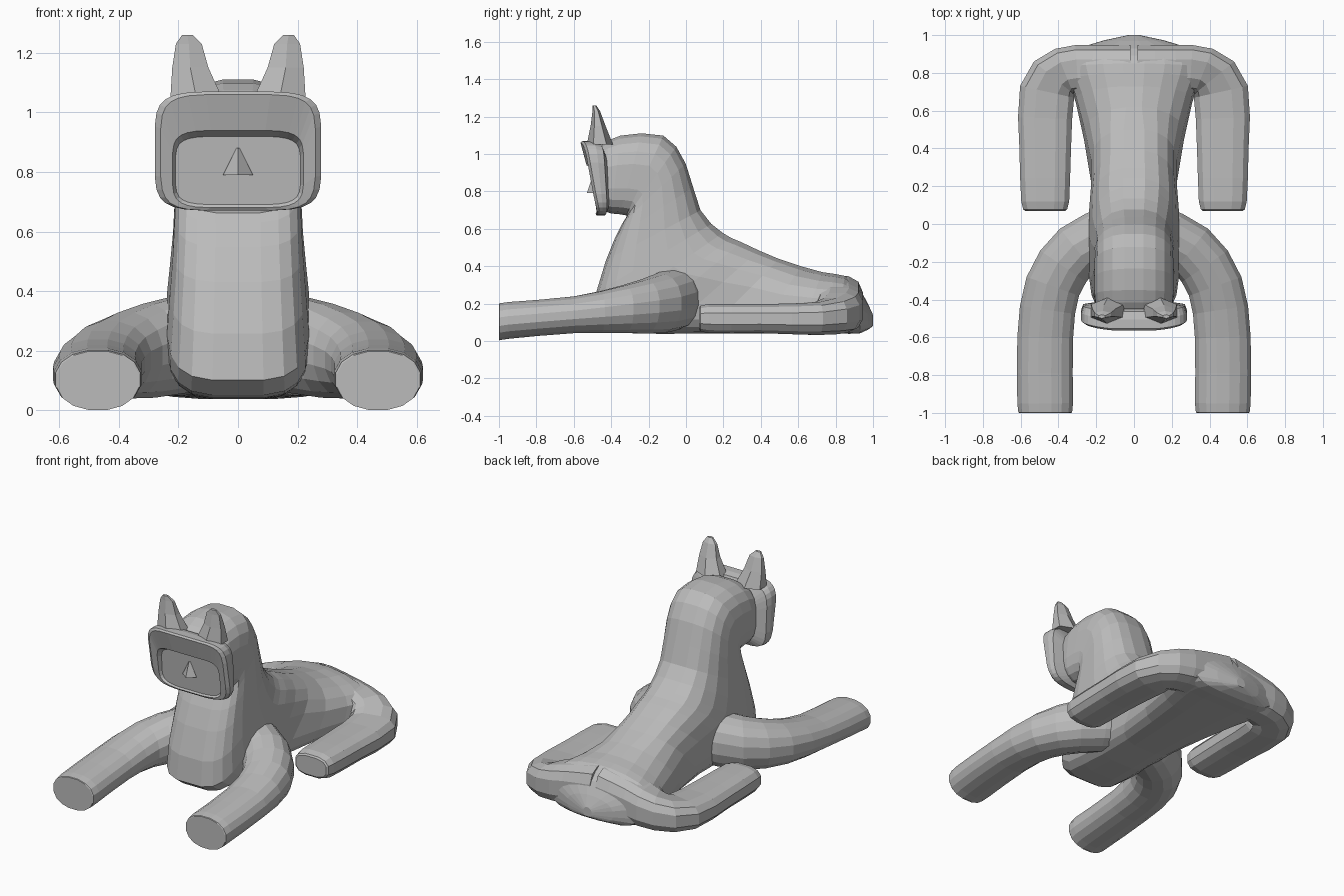
import bpy, bmesh, math
from mathutils import Vector as V

if "Cube" in bpy.data.objects:
    bpy.data.objects.remove(bpy.data.objects["Cube"])

GREY = (0.5, 0.5, 0.5, 1)
mat = bpy.data.materials.new("stone grey")
mat.use_nodes = True
mat.diffuse_color = GREY
mat.node_tree.nodes["Principled BSDF"].inputs["Base Color"].default_value = GREY


def smooth(keys):
    """Add one flowing in-between row after each key row."""
    rows = []
    last = len(keys) - 1
    for i in range(last):
        before, after = keys[max(i - 1, 0)], keys[min(i + 2, last)]
        rows.append(keys[i])
        rows.append([(9 * (b + c) - a - d) / 16 for a, b, c, d
                     in zip(before, keys[i], keys[i + 1], after)])
    return rows + [keys[last]]


def ring(center, side, up, sides, power_up=2, power_down=None):
    """Superellipse around center, with its own squareness above and below."""
    points = []
    for i in range(sides):
        angle = math.tau * (i + 0.5) / sides
        co, si = math.cos(angle), math.sin(angle)
        p = 2 / (power_up if si > 0 else power_down or power_up)
        points.append(V(center) + V(side) * math.copysign(abs(co) ** p, co)
                      + V(up) * math.copysign(abs(si) ** p, si))
    return points


def loft(name, rings, mirror=False):
    """Skin a list of equal rings, cap both ends, optionally mirror over x."""
    bm = bmesh.new()
    rows = [[bm.verts.new(p) for p in r] for r in rings]
    count = len(rows[0])
    for a, b in zip(rows, rows[1:]):
        for i in range(count):
            j = (i + 1) % count
            bm.faces.new((a[i], a[j], b[j], b[i]))
    bm.faces.new(rows[0])
    bm.faces.new(rows[-1][::-1])
    bmesh.ops.recalc_face_normals(bm, faces=bm.faces)
    mesh = bpy.data.meshes.new(name)
    bm.to_mesh(mesh)
    bm.free()
    mesh.materials.append(mat)
    part = bpy.data.objects.new(name, mesh)
    bpy.context.collection.objects.link(part)
    if mirror:
        part.modifiers.new("mirror", "MIRROR").use_mirror_merge = False


def limb(name, keys, sides, power):
    """Leg pair along a path; keys are (x, y, z, half width, half height)."""
    stations = smooth(keys)
    centers = [V(s[:3]) for s in stations]
    rings = []
    for i, (x, y, z, width, height) in enumerate(stations):
        ahead = centers[min(i + 1, len(centers) - 1)]
        travel = ahead - centers[max(i - 1, 0)]
        side = V((-travel.y, travel.x, 0)).normalized() * width
        rings.append(ring(centers[i], side, (0, 0, height), sides, power))
    loft(name, rings, mirror=True)


# Body: slices fanning from head, down the neck, to the rump
# (front y, front z, back y, back z, half width)
body = []
for front, low, back, high, width in smooth([
        (-.45, .7, -.45, 1.05, .2), (-.4, .68, -.35, 1.1, .21),
        (-.32, .67, -.12, 1.1, .21), (-.34, .63, 0, .95, .21),
        (-.43, .43, .08, .7, .22), (-.5, .1, .2, .58, .24),
        (-.3, .04, .3, .53, .24), (.1, .04, .5, .44, .23),
        (.6, .04, .73, .37, .31), (.8, .04, .85, .35, .36),
        (.93, .04, .93, .28, .3), (1, .08, 1, .14, .03)]):
    middle = V((0, front + back, low + high)) / 2
    half = V((0, back - front, high - low)) / 2
    roof = 2.6 if back < .6 else 2
    body.append(ring(middle, (width, 0, 0), half, 20, roof, 3.6))
loft("body", body)

# Front legs, sweeping out of the shoulders
limb("front_legs", [
    (.1, -.04, .24, .15, .17), (.3, -.14, .2, .15, .16),
    (.43, -.33, .17, .15, .13), (.47, -.6, .14, .15, .1),
    (.47, -.95, .11, .15, .1), (.47, -1, .1, .14, .1)], 16, 2.2)

# Hind legs, folded forward from the haunches
limb("hind_legs", [
    (.02, .82, .2, .13, .15), (.22, .82, .18, .13, .13),
    (.37, .81, .15, .13, .11), (.46, .7, .12, .15, .09),
    (.47, .4, .12, .14, .08), (.47, .12, .12, .13, .08),
    (.47, .07, .12, .11, .06)], 12, 2.8)


# Face: rounded slab leaning forward, bowed, with a recess under a brow
def plate(width, low, high, y, lean):
    points = ring((0, y, (low + high) / 2), (width, 0, 0),
                  (0, 0, (high - low) / 2), 28, 5)
    for p in points:
        rise = max(0, p.z - .67) / .4
        p.y += .4 * p.x ** 2 - lean * rise ** .6
    return points


loft("face", [
    plate(.2, .7, 1, -.42, .02), plate(.27, .67, 1.06, -.44, .03),
    plate(.28, .67, 1.07, -.46, .05), plate(.28, .67, 1.07, -.47, .09),
    plate(.26, .67, 1.06, -.48, .09), plate(.22, .68, .94, -.48, .07),
    plate(.21, .69, .92, -.475, .03)])

# Nose: small wedge with a flat underside
loft("nose", [
    [V((-width, -.49, z)), V((width, -.49, z)), V((0, -.49 - depth, z))]
    for width, z, depth in [(.05, .79, .04), (.005, .88, .01)]])

# Ears: (x, y, z, half width, half depth)
loft("ears", [
    ring((x, y, z), (width, 0, 0), (0, depth, 0), 6)
    for x, y, z, width, depth in [
        (.14, -.46, 1.05, .1, .07), (.16, -.47, 1.15, .07, .04),
        (.165, -.48, 1.23, .05, .02), (.17, -.49, 1.26, .02, .01)]],
     mirror=True)
